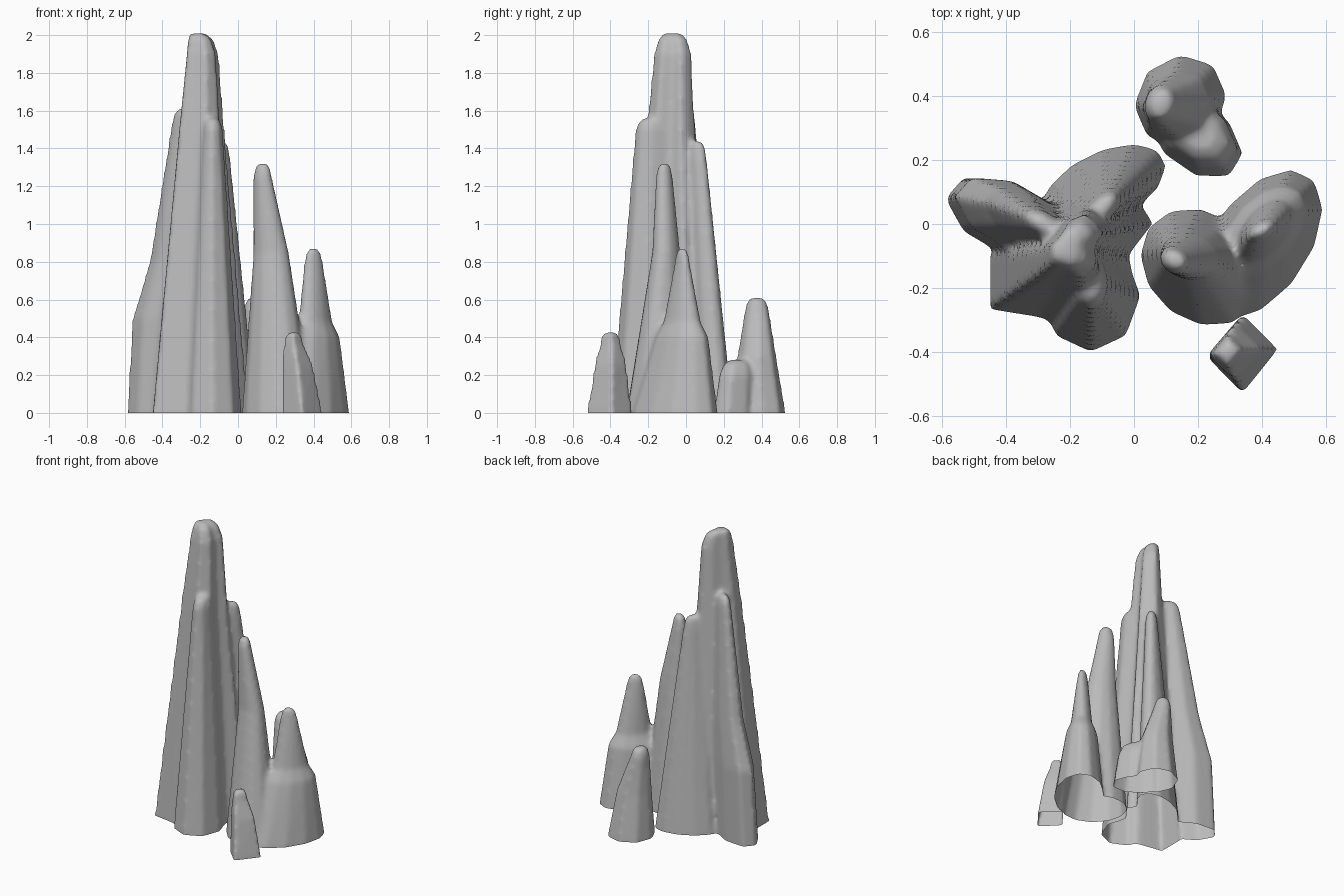
import bpy
import bmesh
from math import cos, sin, radians, tau

cube = bpy.data.objects.get("Cube")
if cube:
    bpy.data.objects.remove(cube, do_unlink=True)

stone = bpy.data.materials.new("grey_stone")
stone.use_nodes = True
stone_colour = (.5, .5, .5, 1)
stone.diffuse_color = stone_colour
stone.node_tree.nodes["Principled BSDF"].inputs["Base Color"].default_value = stone_colour


def slanted_oval(slant, sides=12):
    """Unit footprint; a positive slant stretches it along the x = y diagonal."""
    angles = [tau * i / sides for i in range(sides)]
    return [(cos(angle), sin(angle + slant)) for angle in angles]


def add_ring(bm, footprint, level):
    height, left, right, front, back = level
    centre_x, centre_y = (left + right) / 2, (front + back) / 2
    half_x, half_y = (right - left) / 2, (back - front) / 2
    return [bm.verts.new((centre_x + u * half_x, centre_y + v * half_y, height))
            for u, v in footprint]


def shrink(level, rise, scale, apex):
    """Return a smaller level above, drawn in toward the apex position."""
    height, left, right, front, back = level
    peak_x = left + apex * (right - left)
    peak_y = (front + back) / 2
    sides = [peak_x + (x - peak_x) * scale for x in (left, right)]
    ends = [peak_y + (y - peak_y) * scale for y in (front, back)]
    return (height + rise, *sides, *ends)


def spire(bm, footprint, *levels, peak, apex=.5):
    """Loft a footprint through (height, left, right, front, back), then round the tip."""
    last = levels[-1]
    gap = peak - last[0]
    root = (-.1, *levels[0][1:])  # sunk below ground, trimmed later
    tip = [shrink(last, gap * .7, .8, apex), shrink(last, gap, .5, apex)]
    rings = [add_ring(bm, footprint, level) for level in [root, *levels, *tip]]
    for lower, upper in zip(rings, rings[1:]):
        for i in range(len(lower)):
            bm.faces.new((lower[i - 1], lower[i], upper[i], upper[i - 1]))
    bm.faces.new(rings[0])
    bm.faces.new(rings[-1])


def fuse(bm, name):
    """Melt the spires of one cluster together and cut it open at the ground."""
    bmesh.ops.recalc_face_normals(bm, faces=bm.faces)
    mesh = bpy.data.meshes.new(name)
    bm.to_mesh(mesh)
    bm.free()
    mesh.materials.append(stone)
    obj = bpy.data.objects.new(name, mesh)
    bpy.context.collection.objects.link(obj)

    remesh = obj.modifiers.new("melt", "REMESH")
    remesh.mode = "VOXEL"
    remesh.voxel_size = .014
    soften = obj.modifiers.new("soften", "SMOOTH")
    soften.iterations = 8

    melted = bmesh.new()
    melted.from_object(obj, bpy.context.evaluated_depsgraph_get())
    geometry = [*melted.verts, *melted.edges, *melted.faces]
    bmesh.ops.bisect_plane(melted, geom=geometry, plane_co=(0, 0, 0),
                           plane_no=(0, 0, 1), clear_inner=True)
    obj.modifiers.clear()
    melted.to_mesh(mesh)
    melted.free()
    bpy.ops.object.select_all(action="DESELECT")
    obj.select_set(True)
    bpy.context.view_layer.objects.active = obj
    bpy.ops.object.shade_smooth_by_angle(angle=radians(60))


# Tall cluster: fluted core
tall = bmesh.new()
fluted = [(-1, -.7), (-.4, -.8), (.2, -1), (.8, -.6), (.7, 0), (1, .4),
          (.8, .7), (.4, 1), (-.2, .8), (-.6, .3), (-1, 0)]
spire(tall, fluted,
      (0, -.45, .06, -.34, .15),
      (1.5, -.31, -.07, -.21, .05),
      (1.9, -.27, -.1, -.17, .03),
      peak=2.01, apex=.2)
# Front buttress
spire(tall, slanted_oval(slant=0, sides=8),
      (0, -.29, .02, -.4, -.05),
      (1.5, -.19, -.08, -.27, -.1),
      peak=1.56)
# Side buttress
spire(tall, slanted_oval(slant=-.5, sides=8),
      (0, -.59, -.2, -.12, .15),
      (.5, -.56, -.2, -.1, .15),
      (.8, -.47, -.2, -.08, .12),
      (1.55, -.35, -.22, -.05, .05),
      peak=1.61)
# Back buttress
spire(tall, slanted_oval(slant=.5),
      (0, -.29, .1, -.02, .25),
      (1.35, -.15, -.04, 0, .11),
      peak=1.44)
fuse(tall, "tall_cluster")

# Middle cluster: slim spire
middle = bmesh.new()
spire(middle, slanted_oval(slant=-.2),
      (0, .02, .4, -.32, .05),
      (.85, .08, .27, -.18, -.03),
      (1.25, .08, .18, -.16, -.07),
      peak=1.32)
# Shouldered spire sharing its foot
spire(middle, slanted_oval(slant=.5),
      (0, .2, .59, -.3, .17),
      (.4, .27, .54, -.17, .12),
      (.48, .32, .5, -.12, .08),
      (.8, .35, .45, -.06, .02),
      peak=.87)
fuse(middle, "middle_cluster")

# Small front spire with four sides
small = bmesh.new()
spire(small, slanted_oval(slant=.1, sides=4),
      (0, .23, .45, -.53, -.28),
      (.25, .23, .4, -.49, -.31),
      (.37, .24, .35, -.46, -.34),
      peak=.43)
fuse(small, "small_front_spire")

# Back rock: leaning peak
rock = bmesh.new()
spire(rock, slanted_oval(slant=.1, sides=8),
      (0, 0, .29, .24, .53),
      (.3, .02, .24, .27, .48),
      (.55, .03, .14, .31, .44),
      peak=.61)
# Low shoulder
spire(rock, slanted_oval(slant=-.4, sides=8),
      (0, .05, .34, .14, .4),
      (.2, .07, .32, .17, .4),
      peak=.28)
fuse(rock, "back_rock")
